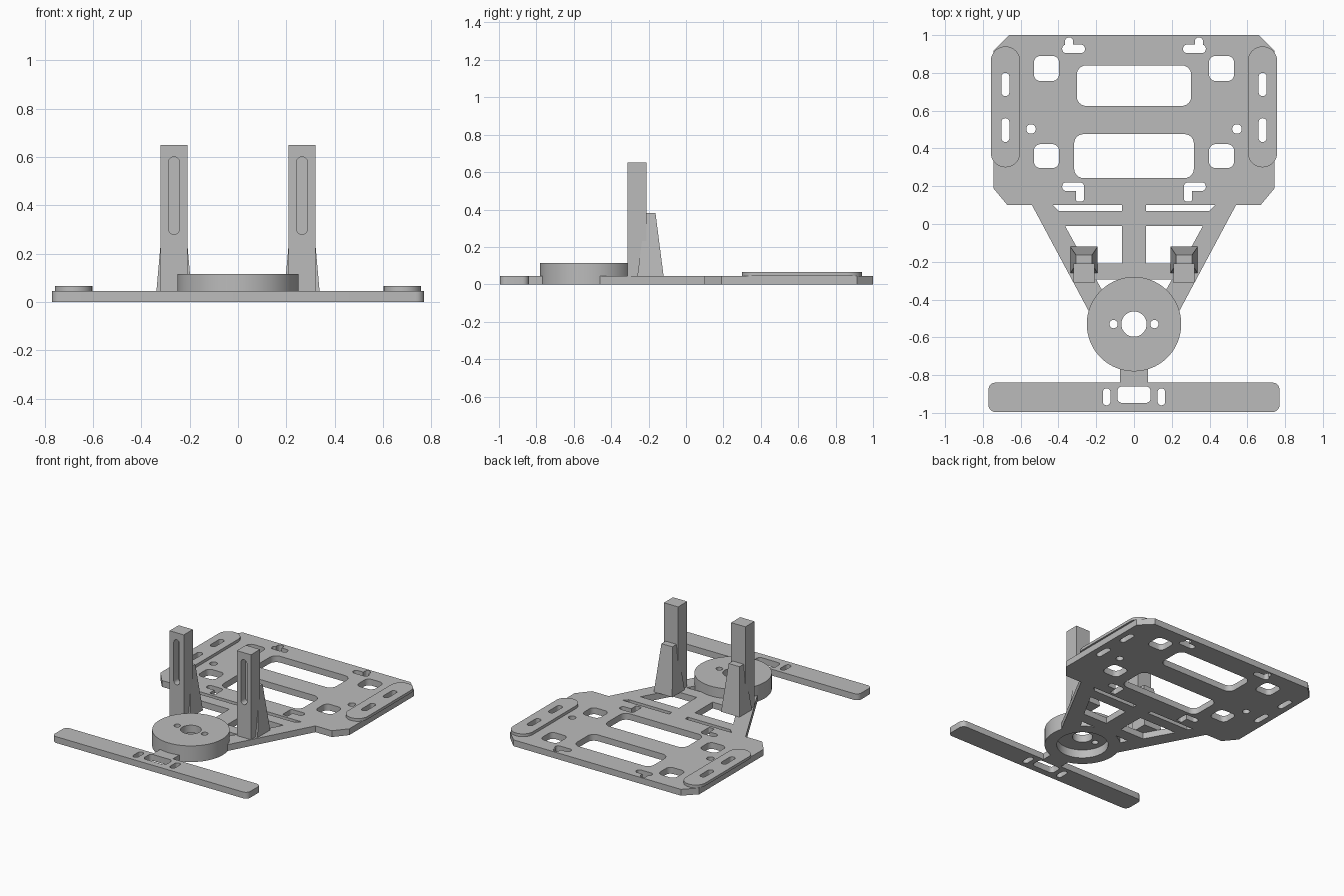
import bpy, bmesh, math

if "Cube" in bpy.data.objects:
    bpy.data.objects.remove(bpy.data.objects["Cube"], do_unlink=True)

grey = bpy.data.materials.new("plain grey")
grey.use_nodes = True
colour = (0.5, 0.5, 0.5, 1)
grey.diffuse_color = colour
grey.node_tree.nodes["Principled BSDF"].inputs["Base Color"].default_value = colour

T = 0.045                 # plate thickness
DISC = (0, -0.53)         # hub centre


def rounded(x0, x1, y0, y1, r, steps=6):
    """Outline of a rectangle with rounded corners."""
    r = min(r, (x1 - x0) / 2 - 0.0005, (y1 - y0) / 2 - 0.0005)
    corners = [(x1 - r, y1 - r), (x0 + r, y1 - r), (x0 + r, y0 + r), (x1 - r, y0 + r)]
    return [(cx + r * math.cos(a), cy + r * math.sin(a))
            for q, (cx, cy) in enumerate(corners)
            for a in [math.pi / 2 * (q + i / steps) for i in range(steps + 1)]]


def circle(cx, cy, r, n=32):
    return [(cx + r * math.cos(math.tau * i / n), cy + r * math.sin(math.tau * i / n))
            for i in range(n)]


def flip(points, side):
    return [(x * side, y) for x, y in points]


def loft(name, lower, upper):
    """Closed solid between two matching 3D outlines."""
    bm = bmesh.new()
    a = [bm.verts.new(p) for p in lower]
    b = [bm.verts.new(p) for p in upper]
    bm.faces.new(a)
    bm.faces.new(b)
    for i in range(len(a)):
        j = (i + 1) % len(a)
        bm.faces.new((a[i], a[j], b[j], b[i]))
    bmesh.ops.recalc_face_normals(bm, faces=bm.faces)
    mesh = bpy.data.meshes.new(name)
    bm.to_mesh(mesh)
    bm.free()
    mesh.materials.append(grey)
    obj = bpy.data.objects.new(name, mesh)
    bpy.context.collection.objects.link(obj)
    return obj


def prism(name, points, z0, z1):
    return loft(name, [(x, y, z0) for x, y in points], [(x, y, z1) for x, y in points])


def activate(obj):
    bpy.ops.object.select_all(action='DESELECT')
    obj.select_set(True)
    bpy.context.view_layer.objects.active = obj


def cut(obj, cutter):
    """Subtract a cutter and discard it."""
    cutter.hide_render = True
    mod = obj.modifiers.new("cut", 'BOOLEAN')
    mod.operation = 'DIFFERENCE'
    mod.solver = 'EXACT'
    mod.object = cutter
    activate(obj)
    bpy.ops.object.modifier_apply(modifier=mod.name)
    bpy.data.objects.remove(cutter, do_unlink=True)


def cut_holes(obj, outlines):
    for points in outlines:
        cut(obj, prism("cutter", points, -0.1, 0.3))


def finish(obj):
    activate(obj)
    bpy.ops.object.shade_smooth_by_angle(angle=math.radians(30))


hub_outline = circle(*DISC, 0.25, 96)

# Main plate with its tapering frame
half = [(0.66, 1), (0.745, 0.915), (0.745, 0.19), (0.67, 0.1), (0.54, 0.1),
        (0.235, -0.47), (0.1, -0.55)]
plate = prism("main_plate", half + flip(half, -1)[::-1], 0, T)
pad_slots = [rounded(0.66, 0.702, 0.677, 0.8, 0.021), rounded(0.66, 0.702, 0.434, 0.56, 0.021)]
side_holes = pad_slots + [
    rounded(0.397, 0.53, 0.757, 0.89, 0.035),        # square windows
    rounded(0.397, 0.53, 0.296, 0.423, 0.035),
    circle(0.545, 0.503, 0.025),                     # screw holes
    rounded(0.26, 0.38, 0.905, 0.95, 0.02),          # rear keyholes
    rounded(0.322, 0.365, 0.92, 0.988, 0.021),
    rounded(0.265, 0.38, 0.175, 0.22, 0.02),         # front keyholes
    rounded(0.265, 0.308, 0.12, 0.21, 0.01),
    [(0.063, 0.07), (0.4, 0.07), (0.43, 0.1), (0.063, 0.1)],
    [(0.063, -0.01), (0.365, -0.01), (0.255, -0.21), (0.063, -0.21)],
    [(0.063, -0.295), (0.2, -0.295), (0.13, -0.42), (0.063, -0.42)],
]
centre_holes = [rounded(-0.303, 0.303, 0.625, 0.84, 0.05),
                rounded(-0.317, 0.317, 0.243, 0.476, 0.05)]
cut_holes(plate, centre_holes + [flip(p, s) for p in side_holes for s in (1, -1)] + [hub_outline])
finish(plate)

# Round hub, hollow underneath
hub = prism("hub", hub_outline, 0, 0.115)
cut(hub, prism("cutter", circle(*DISC, 0.17, 64), -0.1, 0.06))
cut_holes(hub, [circle(*DISC, 0.067)] + [circle(s * 0.108, DISC[1], 0.022) for s in (1, -1)])
finish(hub)

# Front bar and the neck joining it to the hub
bar = prism("front_bar", rounded(-0.77, 0.77, -0.995, -0.84, 0.035), 0, T)
bar_slot = rounded(0.125, 0.165, -0.96, -0.87, 0.02)
cut_holes(bar, [rounded(-0.088, 0.088, -0.947, -0.86, 0.025), bar_slot, flip(bar_slot, -1)])
finish(bar)
neck = prism("neck", [(-0.075, -0.84), (0.075, -0.84), (0.075, -0.7), (-0.075, -0.7)], 0, T)
cut_holes(neck, [hub_outline])

for side, label in ((1, "left"), (-1, "right")):
    # Raised side pad
    pad = prism(label + "_pad", flip(rounded(0.603, 0.758, 0.3, 0.94, 0.077, 10), side), T, 0.065)
    cut_holes(pad, [flip(p, side) for p in pad_slots])
    finish(pad)

    # Upright post with a blind slot in its front
    cx = side * 0.265
    post = prism(label + "_post", rounded(cx - 0.056, cx + 0.056, -0.312, -0.21, 0, 1)[::2], T, 0.65)
    slot = rounded(cx - 0.023, cx + 0.023, 0.28, 0.6, 0.023, 8)
    cut(post, loft("cutter", [(x, -0.4, z) for x, z in slot], [(x, -0.26, z) for x, z in slot]))
    finish(post)

    # Tapered brace behind the post
    def ring(w, y0, y1, z):
        return [(cx - w, y0, z), (cx + w, y0, z), (cx + w, y1, z), (cx - w, y1, z)]
    loft(label + "_brace", ring(0.0725, -0.26, -0.12, T), ring(0.043, -0.215, -0.163, 0.38))
